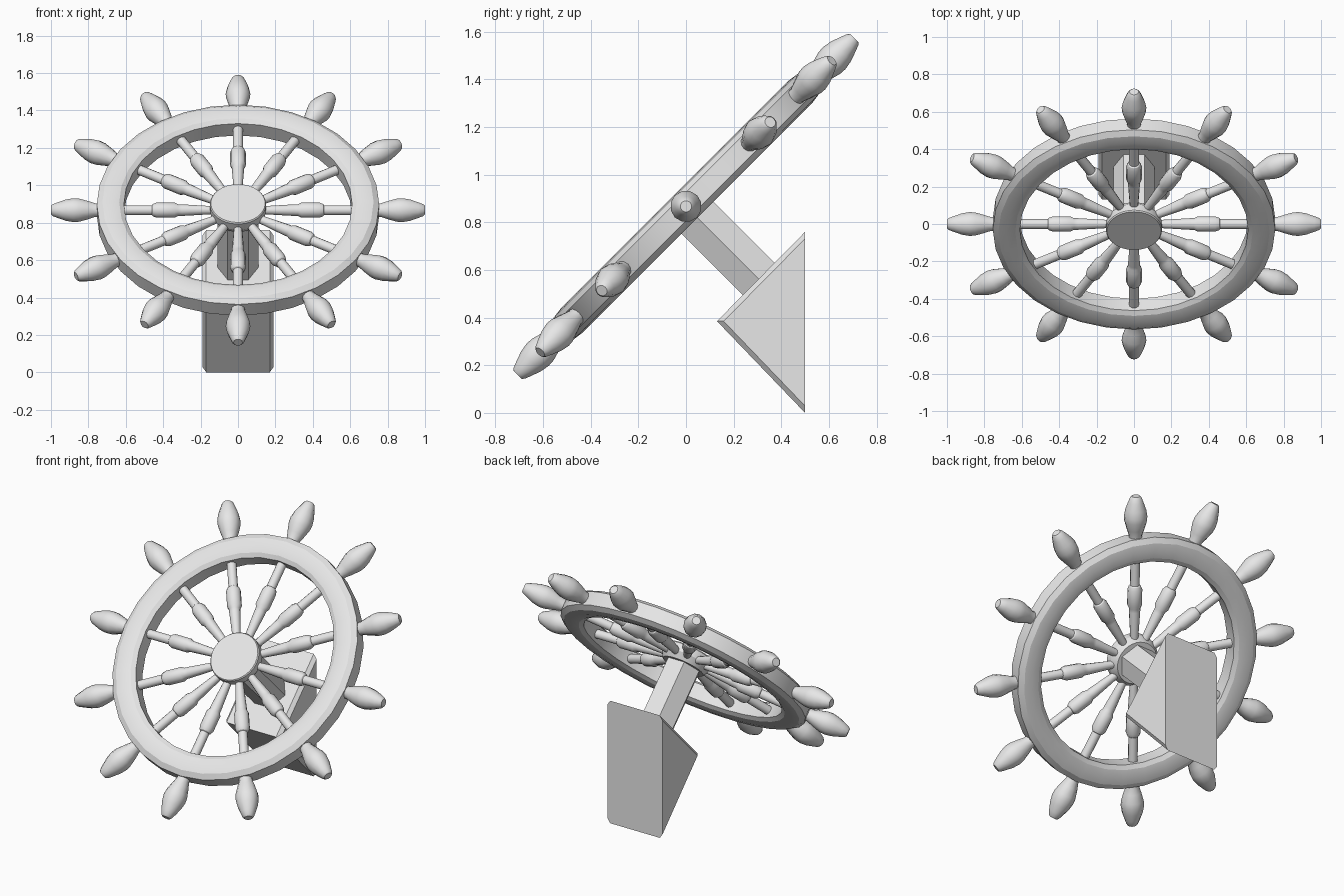
import bpy, bmesh
from math import pi, radians
from mathutils import Matrix

cube = bpy.data.objects.get("Cube")
if cube:
    bpy.data.objects.remove(cube, do_unlink=True)

grey = bpy.data.materials.new("light_grey")
grey.use_nodes = True
COLOUR = (0.8, 0.8, 0.8, 1)
grey.diffuse_color = COLOUR
for node in grey.node_tree.nodes:
    if node.type == 'BSDF_PRINCIPLED':
        node.inputs["Base Color"].default_value = COLOUR


def finish(bm, name, matrix=Matrix(), smooth=None):
    bmesh.ops.remove_doubles(bm, verts=bm.verts, dist=0.0001)
    bmesh.ops.recalc_face_normals(bm, faces=bm.faces)
    mesh = bpy.data.meshes.new(name)
    bm.to_mesh(mesh)
    bm.free()
    mesh.materials.append(grey)
    if smooth:
        mesh.polygons.foreach_set("use_smooth", [True] * len(mesh.polygons))
        mesh.set_sharp_from_angle(angle=radians(smooth))
    obj = bpy.data.objects.new(name, mesh)
    bpy.context.scene.collection.objects.link(obj)
    obj.matrix_world = matrix
    return obj


def lathe(name, profile, sides, matrix, closed=False, smooth=None):
    """Turn (radius, height) points about the local z axis."""
    bm = bmesh.new()
    verts = [bm.verts.new((r, 0, h)) for r, h in profile]
    pairs = list(zip(verts, verts[1:]))
    if closed:
        pairs.append((verts[-1], verts[0]))
    edges = [bm.edges.new(p) for p in pairs]
    bmesh.ops.spin(bm, geom=verts + edges, cent=(0, 0, 0), axis=(0, 0, 1),
                   angle=2 * pi, steps=sides, use_merge=True)
    return finish(bm, name, matrix, smooth)


# Wheel plane: tilted back by 45 degrees
tilt = Matrix.Translation((0, 0, 0.867)) @ Matrix.Rotation(pi / 4, 4, 'X')

# Rim: rounded front and back, flat walls
half = [(0.61, 0.045), (0.635, 0.06), (0.68, 0.068), (0.725, 0.062), (0.755, 0.042)]
rim = half + [(r, -h) for r, h in reversed(half)]
lathe("wheel_rim", rim, 32, tilt, closed=True, smooth=20)

# Hub
lathe("hub", [(0, 0.052), (0.145, 0.052), (0.15, 0.045), (0.15, 0),
              (0.125, -0.04), (0, -0.04)], 32, tilt, smooth=25)

# Turned spokes and handles
spoke = [(0, 0.1), (0.02, 0.1), (0.032, 0.3), (0.032, 0.32), (0.042, 0.34),
         (0.042, 0.435), (0.034, 0.455), (0.027, 0.46), (0.027, 0.63), (0, 0.63)]
handle = [(0, 0.73), (0.036, 0.73), (0.038, 0.765), (0.05, 0.8), (0.064, 0.85),
          (0.066, 0.88), (0.059, 0.92), (0.043, 0.965), (0.033, 0.99),
          (0.024, 1.0), (0, 1.0)]
for i in range(12):
    radial = tilt @ Matrix.Rotation(i * pi / 6, 4, 'Z') @ Matrix.Rotation(pi / 2, 4, 'Y')
    lathe(f"spoke_{i + 1}", spoke, 12, radial, smooth=32)
    lathe(f"handle_{i + 1}", handle, 12, radial, smooth=32)

# Six-sided post from hub to base
lathe("post", [(0, 0), (0.11, 0), (0.11, -0.46), (0, -0.46)], 6, tilt)

# Wedge base, chamfered along the sloping side edges
bm = bmesh.new()
face = bm.faces.new([bm.verts.new((-0.19, y, z))
                     for y, z in ((0.5, 0), (0.5, 0.76), (0.13, 0.385))])
ext = bmesh.ops.extrude_face_region(bm, geom=[face], use_keep_orig=True)
bmesh.ops.translate(bm, vec=(0.38, 0, 0),
                    verts=[v for v in ext["geom"] if isinstance(v, bmesh.types.BMVert)])
bmesh.ops.recalc_face_normals(bm, faces=bm.faces)
sloping = [e for e in bm.edges
           if abs(e.verts[0].co.x - e.verts[1].co.x) < 0.01
           and abs(e.verts[0].co.y - e.verts[1].co.y) > 0.1]
bmesh.ops.bevel(bm, geom=sloping, offset=0.02, segments=1, affect='EDGES')
finish(bm, "wedge_base")
